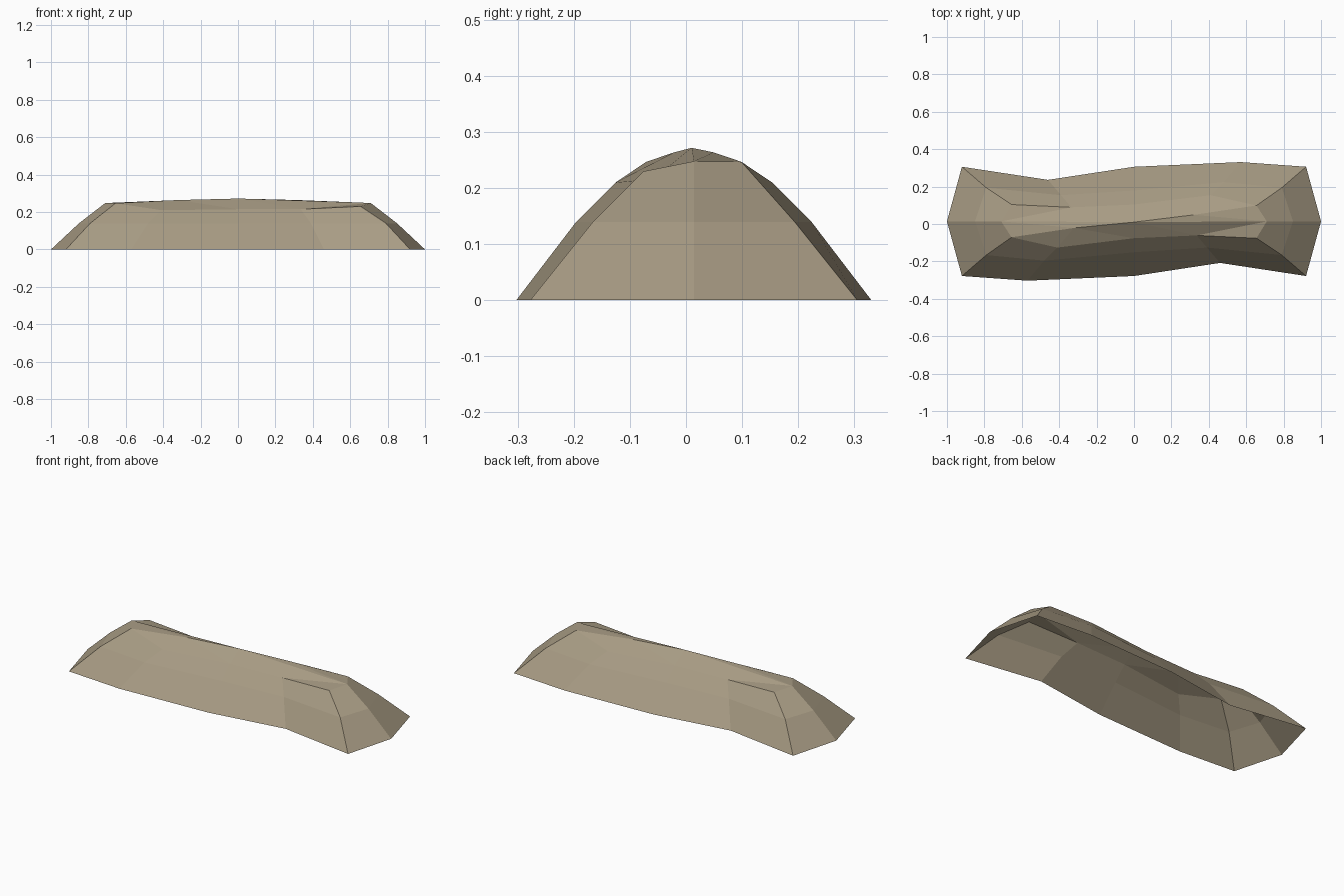
import bpy, bmesh
from mathutils import Vector

if "Cube" in bpy.data.objects:
    bpy.data.objects.remove(bpy.data.objects["Cube"])

MID_Z = 0.14
# Half of the outline, counter-clockwise from the right end; the other half is
# the same turned 180 degrees.  Each column: ground x,y | middle x,y | rim x,y,z
HALF = [
    ((1.00, 0.00), (0.85, 0.00), (0.71, 0.00, 0.248)),
    ((0.92, 0.292), (0.79, 0.18), (0.655, 0.085, 0.247)),
    ((0.57, 0.317), (0.48, 0.21), (0.41, 0.14, 0.21)),
    ((0.00, 0.292), (0.00, 0.165), (0.00, 0.09, 0.215)),
    ((-0.46, 0.222), (-0.39, 0.14), (-0.335, 0.075, 0.215)),
    ((-0.92, 0.292), (-0.79, 0.18), (-0.655, 0.09, 0.23)),
]
SHIFT = Vector((0, 0.014, 0))

stone = bpy.data.materials.new("tan_stone")
stone.diffuse_color = (0.39, 0.33, 0.23, 1)
stone.use_nodes = True
stone.node_tree.nodes["Principled BSDF"].inputs["Base Color"].default_value = stone.diffuse_color

bm = bmesh.new()


def vert(x, y, z, sign):
    return bm.verts.new(Vector((x * sign, y * sign, z)) + SHIFT)


# Rings of the mound
ground, middle, rim = [], [], []
for sign in (1, -1):
    for g, m, r in HALF:
        ground.append(vert(*g, 0, sign))
        middle.append(vert(*m, MID_Z, sign))
        rim.append(vert(*r, sign))

# Sloping sides, open underneath
n = len(ground)
for low, high in ((ground, middle), (middle, rim)):
    for i in range(n):
        j = (i + 1) % n
        bm.faces.new((low[i], low[j], high[j], high[i]))

# Crooked ridge across the top
peak = vert(0, -0.004, 0.272, 1)
for k, sign in ((0, 1), (6, -1)):
    t = [rim[(k + i) % n] for i in range(n)]
    ridge = vert(0.32, 0.035, 0.264, sign)
    for tri in ((t[0], t[1], ridge), (t[1], t[2], ridge), (t[2], t[3], ridge),
                (t[3], peak, ridge), (peak, t[0], ridge), (peak, t[10], t[0]),
                (t[10], t[11], t[0]), (t[3], t[4], peak)):
        bm.faces.new(tri)

mesh = bpy.data.meshes.new("rock_mound")
bm.to_mesh(mesh)
bm.free()
mesh.materials.append(stone)
rock = bpy.data.objects.new("rock_mound", mesh)
bpy.context.collection.objects.link(rock)
